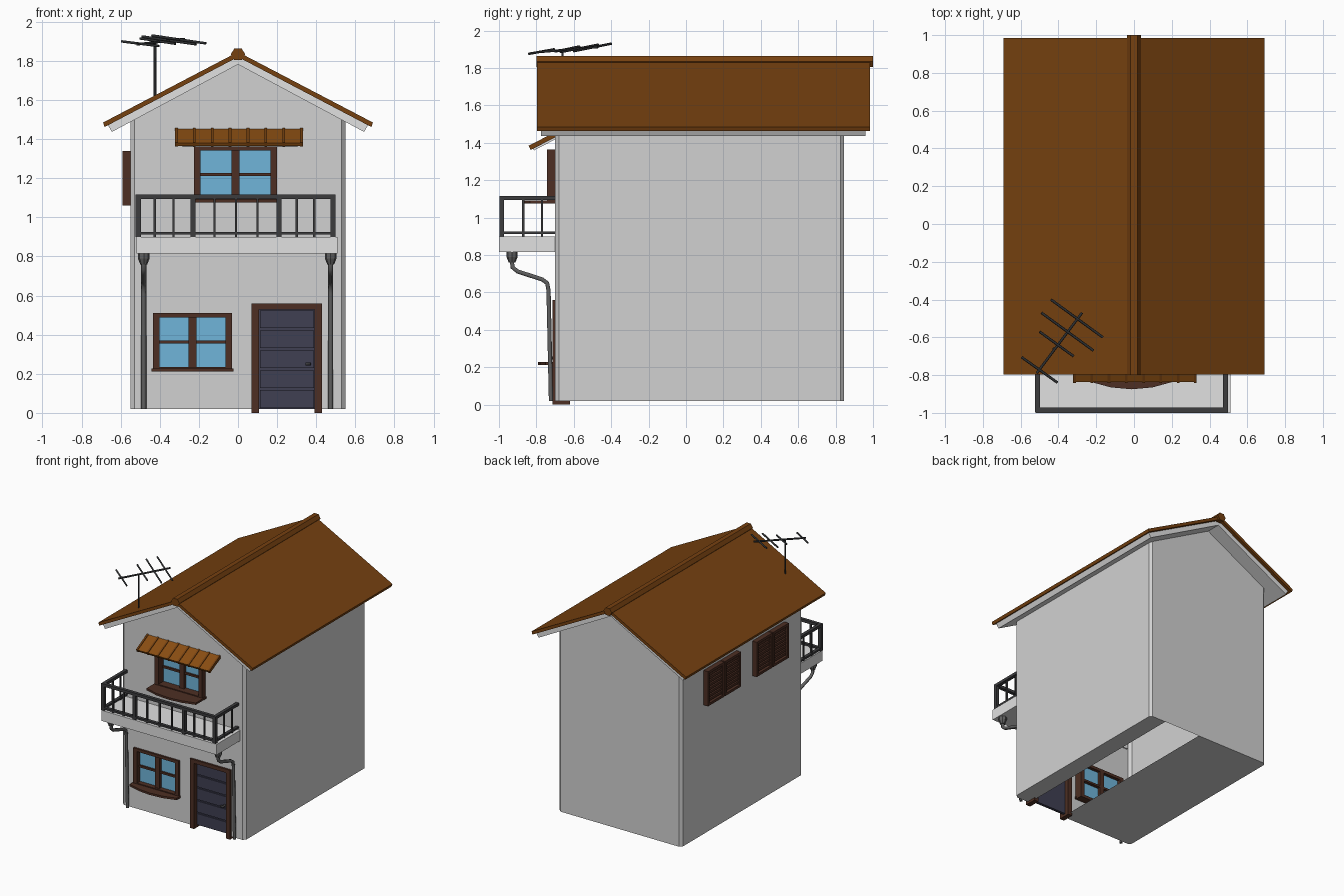
import bpy, bmesh, math
from mathutils import Vector, Matrix

if "Cube" in bpy.data.objects:
    bpy.data.objects.remove(bpy.data.objects["Cube"], do_unlink=True)


def material(name, r, g, b):
    m = bpy.data.materials.new(name)
    m.use_nodes = True
    m.diffuse_color = (r, g, b, 1)
    m.node_tree.nodes["Principled BSDF"].inputs["Base Color"].default_value = (r, g, b, 1)
    return m


WALL = material("wall plaster", .64, .64, .64)
TRIM = material("pale trim", .75, .75, .75)
ROOF = material("roof brown", .18, .052, .005)
TILE = material("awning orange brown", .25, .075, .006)
WOOD = material("dark wood", .075, .028, .017)
GLASS = material("blue glass", .16, .46, .70)
DOOR = material("door slate", .05, .05, .085)
IRON = material("dark iron", .045, .045, .048)
PIPE = material("pipe grey", .12, .12, .12)
AERIAL = material("antenna black", .028, .03, .032)


def finish(bm, name, mat):
    bmesh.ops.recalc_face_normals(bm, faces=bm.faces)
    me = bpy.data.meshes.new(name)
    bm.to_mesh(me)
    bm.free()
    ob = bpy.data.objects.new(name, me)
    bpy.context.collection.objects.link(ob)
    me.materials.append(mat)
    return ob


def boxes(name, mat, items, matrix=None):
    """One object from boxes given as (x0, x1, y0, y1, z0, z1)."""
    bm = bmesh.new()
    for x0, x1, y0, y1, z0, z1 in items:
        m = Matrix.Translation(((x0 + x1) / 2, (y0 + y1) / 2, (z0 + z1) / 2))
        m = m @ Matrix.Diagonal((x1 - x0, y1 - y0, z1 - z0, 1))
        bmesh.ops.create_cube(bm, size=1, matrix=matrix @ m if matrix else m)
    return finish(bm, name, mat)


def prism(bm, points, direction):
    face = bm.faces.new([bm.verts.new(p) for p in points])
    out = bmesh.ops.extrude_face_region(bm, geom=[face])
    bmesh.ops.translate(bm, vec=direction, verts=[v for v in out["geom"] if isinstance(v, bmesh.types.BMVert)])


def rods(name, mat, paths, radius):
    cu = bpy.data.curves.new(name, "CURVE")
    cu.dimensions = "3D"
    cu.bevel_depth = radius
    cu.bevel_resolution = 1
    cu.use_fill_caps = True
    for path in paths:
        sp = cu.splines.new("POLY")
        sp.points.add(len(path) - 1)
        for p, co in zip(sp.points, path):
            p.co = (*co, 1)
    cu.materials.append(mat)
    ob = bpy.data.objects.new(name, cu)
    bpy.context.collection.objects.link(ob)
    return ob


# House shell: chamfered plan, clipped by the roof slopes, openings removed
W, FRONT, BACK, BASE, C = .55, -.70, .845, .02, .02
SLOPE = .53
openings = {"lower": (-.42, -.04, .23, .50), "upper": (-.21, .185, 1.09, 1.345), "door": (.09, .41, BASE, .545)}
bm = bmesh.new()
plan = [(-W + C, FRONT), (W - C, FRONT), (W, FRONT + C), (W, BACK - C),
        (W - C, BACK), (-W + C, BACK), (-W, BACK - C), (-W, FRONT + C)]
prism(bm, [(x, y, BASE) for x, y in plan], (0, 0, 2))


def cut(co, no, clip=False):
    bmesh.ops.bisect_plane(bm, geom=bm.verts[:] + bm.edges[:] + bm.faces[:],
                           plane_co=co, plane_no=no, clear_outer=clip)


cut((0, 0, 0), (1, 0, 0))
for s in (-1, 1):
    cut((0, 0, 1.79), (s * SLOPE, 0, 1), True)
for x0, x1, z0, z1 in openings.values():
    for x in (x0, x1):
        cut((x, 0, 0), (1, 0, 0))
    for z in (z0, z1):
        cut((0, 0, z), (0, 0, 1))
gone = []
for f in bm.faces:
    c = f.calc_center_median()
    in_front = abs(c.y - FRONT) < .001 and any(a < c.x < b and d < c.z < e for a, b, d, e in openings.values())
    in_floor = abs(c.z - BASE) < .001 and openings["door"][0] < c.x < openings["door"][1]
    if in_front or in_floor:
        gone.append(f)
bmesh.ops.delete(bm, geom=gone, context="FACES")
finish(bm, "house_walls", WALL)


# Roof layers: chevron profiles run front to back
def chevron(name, mat, top, low, y0, y1):
    bm = bmesh.new()
    for s in (-1, 1):
        pts = [(0, top[1]), (s * top[0], top[2]), (s * low[0], low[2]), (0, low[1])]
        prism(bm, [(x, y0, z) for x, z in pts], (0, y1 - y0, 0))
    finish(bm, name, mat)


chevron("roof_tiles", ROOF, (.69, 1.846, 1.485), (.682, 1.82, 1.462), -.797, .985)
chevron("roof_soffit", TRIM, (.665, 1.822, 1.472), (.645, 1.782, 1.437), -.775, .96)
bm = bmesh.new()
ring = [math.radians(60 * i) for i in range(6)]
prism(bm, [(.037 * math.cos(a), -.80, 1.834 + .034 * math.sin(a)) for a in ring], (0, 1.8, 0))
finish(bm, "roof_ridge", ROOF)


# Windows: recessed frame, mullion, crossbar, glass and bowed sill
def window(name, x0, x1, z0, z1, front, sill_y):
    b, mid, inner = .033, (x0 + x1) / 2, -.64
    zc = (z0 + z1) / 2
    boxes(name + "_frame", WOOD, [
        (x0, x0 + b, front, inner, z0, z1), (x1 - b, x1, front, inner, z0, z1),
        (x0 + b, x1 - b, front, inner, z1 - b * .7, z1), (x0 + b, x1 - b, front, inner, z0, z0 + b * .7),
        (mid - .02, mid + .02, -.70, inner, z0, z1),
        (x0 + b, x1 - b, -.69, inner, zc - .008, zc + .008)])
    boxes(name + "_glass", GLASS, [(x0 + b, x1 - b, -.675, -.665, z0 + b * .7, z1 - b * .7)])
    bm = bmesh.new()
    half = (x1 - x0) / 2 + .008
    bow = [(mid + half * t, sill_y + .04 * t * t, z0) for t in (-1, -.5, 0, .5, 1)]
    prism(bm, [(mid - half, -.69, z0)] + bow + [(mid + half, -.69, z0)], (0, 0, .016))
    finish(bm, name + "_sill", WOOD)


window("lower_window", -.435, -.03, .212, .512, -.715, -.79)
window("upper_window", -.225, .20, 1.075, 1.365, -.742, -.875)

# Door with five panels, frame and handle
boxes("door_frame", WOOD, [(.07, .108, -.715, -.62, 0, .56), (.392, .43, -.715, -.62, 0, .56),
                           (.108, .392, -.715, -.62, .53, .56)])
step = .102
boxes("door_leaf", DOOR, [(.108, .392, -.675, -.655, BASE, .53)] +
      [(.112, .388, -.685, -.67, BASE + i * step + .006, BASE + (i + 1) * step - .006) for i in range(5)])
rods("door_handle", IRON, [[(.365, -.68, .25), (.365, -.715, .25), (.345, -.715, .25)]], .009)

# Awning over the upper window: sloped slats with raised ribs
tilt = Matrix.Translation((0, -.70, 1.445)) @ Matrix.Rotation(math.atan2(.07, .135), 4, "X")
n, a0, a1 = 7, -.315, .325
pitch = (a1 - a0) / n
boxes("awning_tiles", TILE, [(a0 + i * pitch + .006, a0 + (i + 1) * pitch - .006, -.152, .005, -.012, .006)
                             for i in range(n)], tilt)
boxes("awning_ribs", ROOF, [(a0 + i * pitch - .007, a0 + i * pitch + .007, -.154, .005, -.014, .011)
                            for i in range(n + 1)], tilt)
boxes("awning_board", TRIM, [(a0 + .03, a1 - .02, -.14, .005, -.024, -.013)], tilt)

# Balcony slab and railing
boxes("balcony_slab", TRIM, [(-.52, .51, -1, -.69, .815, .90)])
L, R, F, T = -.51, .485, -.985, .013
rail = []
for z0, z1 in ((1.095, 1.117), (.912, .926)):
    rail.append((L - T, R + T, F - T, F + T, z0, z1))
    rail += [(x - T, x + T, F, -.70, z0, z1) for x in (L, R)]
rail += [(x - T, x + T, F - T, F + T, .90, 1.117) for x in (L, -.23, .21, R)]
thin = .006
rail += [(x - thin, x + thin, F - thin, F + thin, .90, 1.10)
         for x in (-.425, -.33, -.12, -.01, .10, .30, .39)]
rail += [(x - thin, x + thin, y - thin, y + thin, .90, 1.10) for x in (L, R) for y in (-.87, -.77)]
boxes("balcony_railing", IRON, rail)

# Drain hoppers and downpipes
for side, x in (("right", -.482), ("left", .474)):
    bm = bmesh.new()
    bmesh.ops.create_cone(bm, cap_ends=True, segments=8, radius1=.018, radius2=.03, depth=.03,
                          matrix=Matrix.Translation((x, -.93, .775)))
    bmesh.ops.create_cone(bm, cap_ends=True, segments=8, radius1=.03, radius2=.03, depth=.028,
                          matrix=Matrix.Translation((x, -.93, .803)))
    finish(bm, side + "_drain_hopper", PIPE)
    rods(side + "_downpipe", PIPE, [[(x, -.93, .77), (x, -.928, .735), (x, -.90, .712), (x, -.77, .67),
                                     (x, -.742, .65), (x, -.735, .61), (x, -.722, BASE)]], .013)

# Louvred shutter pairs on the right wall
for name, y0, y1 in (("back_shutter", .14, .56), ("front_shutter", -.47, -.06)):
    parts, mid = [], (y0 + y1) / 2
    for a, b in ((y0, mid - .004), (mid + .004, y1)):
        parts.append((-.565, -.54, a, b, 1.06, 1.34))
        parts += [(-.59, -.56, y, y + .02, 1.06, 1.34) for y in (a, b - .02)]
        parts += [(-.59, -.56, a, b, z, z + .02) for z in (1.06, 1.32)]
        parts += [(-.58, -.56, a + .02, b - .02, 1.09 + i * .029, 1.108 + i * .029) for i in range(8)]
    boxes(name, WOOD, parts)

# Roof antenna: mast, boom and cross elements
rods("antenna", AERIAL, [
    [(-.425, -.66, 1.58), (-.425, -.66, 1.895)],
    [(-.515, -.79, 1.885), (-.275, -.47, 1.912)],
    [(-.595, -.705, 1.90), (-.405, -.84, 1.876)],
    [(-.50, -.57, 1.915), (-.32, -.70, 1.888)],
    [(-.49, -.47, 1.925), (-.215, -.67, 1.885)],
    [(-.44, -.40, 1.93), (-.165, -.60, 1.89)]], .007)
